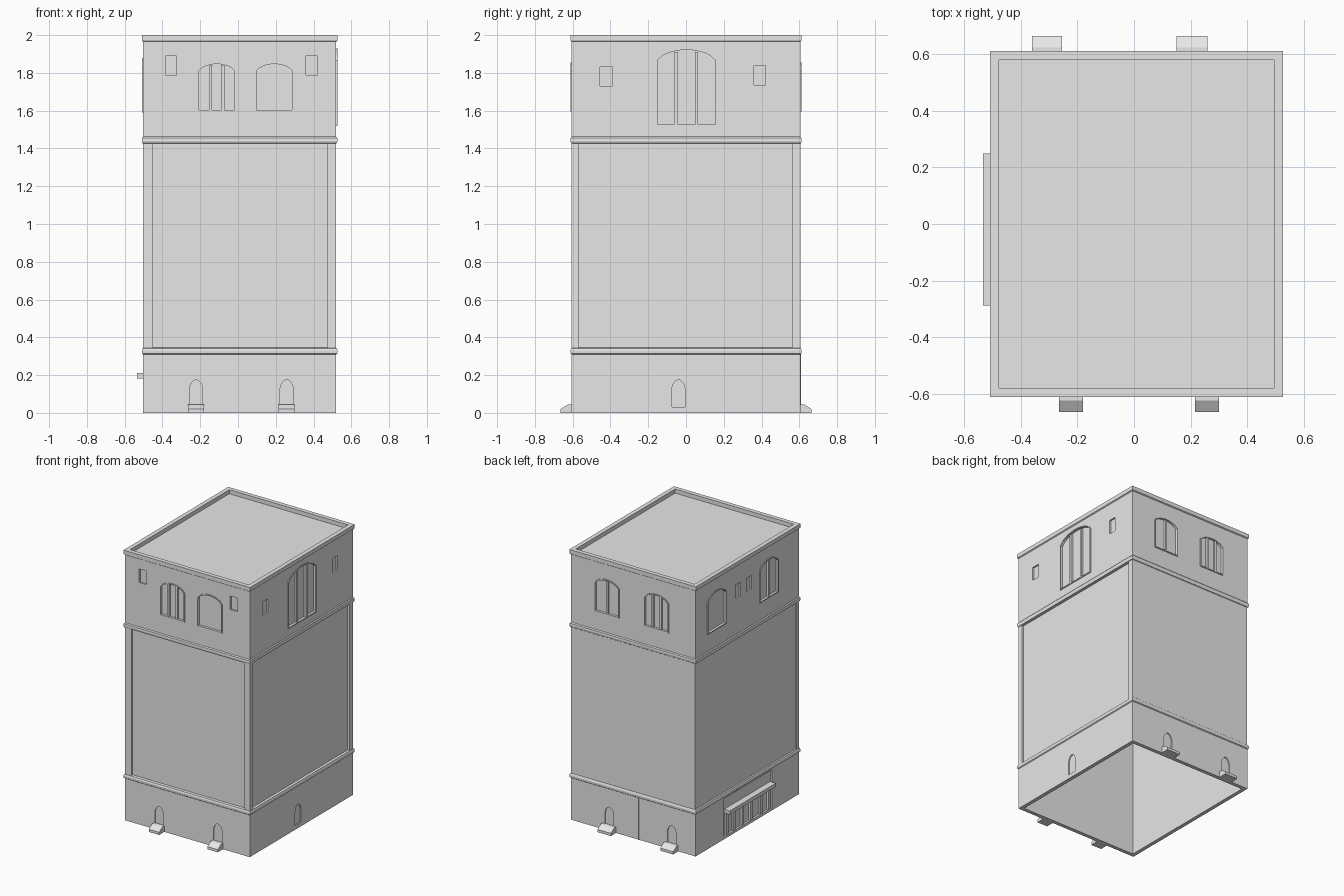
import bpy, bmesh
from mathutils import Vector

cube = bpy.data.objects.get("Cube")
if cube:
    bpy.data.objects.remove(cube, do_unlink=True)

grey = bpy.data.materials.new("plain grey")
grey.use_nodes = True
grey.diffuse_color = (0.8, 0.8, 0.8, 1)
grey.node_tree.nodes["Principled BSDF"].inputs["Base Color"].default_value = (0.8, 0.8, 0.8, 1)

# Wall planes: left/right/front/back of the tower footprint
XMIN, XMAX, YH = -0.502, 0.52, 0.605
WALLS = {
    "front": lambda u, z, d: (u, -YH - d, z),
    "back": lambda u, z, d: (u, YH + d, z),
    "left": lambda u, z, d: (XMAX + d, u, z),
    "right": lambda u, z, d: (XMIN - d, u, z),
}


def finish(bm, name):
    bmesh.ops.recalc_face_normals(bm, faces=bm.faces)
    mesh = bpy.data.meshes.new(name)
    bm.to_mesh(mesh)
    bm.free()
    mesh.materials.append(grey)
    obj = bpy.data.objects.new(name, mesh)
    bpy.context.collection.objects.link(obj)
    return obj


def prism(bm, loop_a, loop_b):
    """Closed solid between two matching outlines."""
    a = [bm.verts.new(p) for p in loop_a]
    b = [bm.verts.new(p) for p in loop_b]
    bm.faces.new(a)
    bm.faces.new(b[::-1])
    for i in range(len(a)):
        j = (i + 1) % len(a)
        bm.faces.new((a[i], b[i], b[j], a[j]))


def slab(bm, wall, outline, d0, d1):
    f = WALLS[wall]
    prism(bm, [f(u, z, d0) for u, z in outline], [f(u, z, d1) for u, z in outline])


def rect(u0, u1, z0, z1):
    return [(u0, z0), (u1, z0), (u1, z1), (u0, z1)]


def arch(u0, u1, z0, spring, top, n=12):
    pts = [(u0, z0), (u1, z0)]
    for i in range(n + 1):
        t = 1 - 2 * i / n
        pts.append(((u0 + u1) / 2 + t * (u1 - u0) / 2,
                    spring + (top - spring) * (1 - t * t) ** 0.7))
    return pts


def rim(bm, wall, outer, inner, height):
    """Raised surround between two outlines."""
    f = WALLS[wall]
    loops = [[bm.verts.new(f(u, z, d)) for u, z in pts]
             for pts, d in ((outer, -0.006), (outer, height), (inner, height), (inner, -0.006))]
    n = len(outer)
    for k in range(4):
        a, b = loops[k], loops[(k + 1) % 4]
        for i in range(n):
            j = (i + 1) % n
            bm.faces.new((a[i], a[j], b[j], b[i]))


# Tower shell: height, outward offset, and whether the ring is the recessed panel
RECESS = {"front": 0.014, "back": 0.0, "left": 0.014, "right": 0.006}
PROFILE = [(0, 0, 0), (0.31, 0, 0), (0.315, 0.006, 0), (0.33, 0.007, 0), (0.342, 0.003, 0),
           (0.345, 0, 1), (1.425, 0, 1), (1.428, 0.004, 0), (1.44, 0.007, 0), (1.455, 0.006, 0),
           (1.462, 0, 0), (1.965, 0, 0), (1.97, 0.007, 0), (2.0, 0.007, 0), (2.0, -0.025, 0),
           (1.97, -0.025, 0)]
THICK = 0.028


def ring(bm, z, o, rec):
    l, r, f, b = (o - rec * RECESS[k] for k in ("left", "right", "front", "back"))
    x0, x1, y0, y1 = XMIN - r, XMAX + l, -YH - f, YH + b
    return [bm.verts.new(p) for p in ((x0, y0, z), (x1, y0, z), (x1, y1, z), (x0, y1, z))]


bm = bmesh.new()
rings = [ring(bm, 0.0, -THICK, 0)] + [ring(bm, *p) for p in PROFILE]
cavity = ring(bm, 1.94, -THICK, 0)
bm.faces.new(rings[-1])
bm.faces.new(cavity)
for a, b in zip([cavity] + rings[:-1], rings):
    for i in range(4):
        j = (i + 1) % 4
        bm.faces.new((a[i], a[j], b[j], b[i]))
tower = finish(bm, "tower_walls")

# Openings: wall, start, end, sill, spring, crown, number of mullions
WINDOWS = [("front", -0.215, -0.01, 1.595, 1.81, 1.855, 2),
           ("front", 0.09, 0.295, 1.595, 1.81, 1.855, 0),
           ("back", 0.12, 0.325, 1.595, 1.81, 1.855, 1),
           ("back", -0.285, -0.08, 1.595, 1.81, 1.855, 2),
           ("left", -0.16, 0.165, 1.52, 1.865, 1.93, 2),
           ("right", 0.25, 0.47, 1.59, 1.83, 1.88, 0),
           ("right", -0.36, -0.14, 1.59, 1.83, 1.88, 1)]
VENTS = [("front", -0.385, -0.325, 1.79, 1.89), ("front", 0.36, 0.42, 1.79, 1.89),
         ("left", -0.455, -0.39, 1.73, 1.83), ("left", 0.36, 0.42, 1.735, 1.84),
         ("right", 0.08, 0.14, 1.73, 1.83), ("right", -0.05, 0.01, 1.73, 1.83)]
DOORS = [("front", -0.222), ("front", 0.258), ("back", -0.307), ("back", 0.205), ("left", -0.04)]
DEPTH = 0.012
W = 0.008

cut = bmesh.new()
frames = bmesh.new()
bars = bmesh.new()
for wall, u0, u1, z0, spring, top, mullions in WINDOWS:
    inner = arch(u0 + W, u1 - W, z0 + W, spring, top - W)
    slab(cut, wall, inner, -DEPTH, 0.02)
    rim(frames, wall, arch(u0, u1, z0, spring, top), inner, 0.006)
    for k in range(mullions):
        c = u0 + (u1 - u0) * (k + 1) / (mullions + 1)
        slab(bars, wall, rect(c - 0.008, c + 0.008, z0 + W, spring + (top - spring) * 0.7),
             -DEPTH - 0.002, 0.002)
for wall, *box in VENTS:
    slab(cut, wall, rect(*box), -DEPTH, 0.02)
for wall, c in DOORS:
    slab(cut, wall, arch(c - 0.035, c + 0.035, 0.03, 0.13, 0.175), -0.008, 0.02)
# Shopfront recess on one side
slab(cut, "right", rect(-0.29, 0.27, 0.02, 0.3), -0.015, 0.02)
finish(frames, "window_surrounds")
finish(bars, "window_mullions")

cutter = finish(cut, "opening_cutter")
cutter.hide_render = True
mod = tower.modifiers.new("openings", "BOOLEAN")
mod.operation = "DIFFERENCE"
mod.solver = "EXACT"
mod.object = cutter
bpy.context.view_layer.objects.active = tower
tower.select_set(True)
bpy.ops.object.modifier_apply(modifier=mod.name)
bpy.data.objects.remove(cutter, do_unlink=True)

# Corner pilasters framing the recessed panels
bm = bmesh.new()
for wall, u0, u1 in (("front", XMIN, -0.45), ("front", 0.475, XMAX),
                     ("left", -YH, -0.57), ("left", 0.56, YH), ("right", -YH, -0.575)):
    slab(bm, wall, rect(u0, u1, 0.34, 1.43), -0.02, 0)
finish(bm, "corner_pilasters")

# Sloped door steps
bm = bmesh.new()
STEP = [(-0.005, 0), (0.06, 0), (0.06, 0.02), (0.02, 0.045), (-0.005, 0.045)]
for wall, u0, u1 in (("front", -0.265, -0.18), ("front", 0.215, 0.3),
                     ("back", -0.36, -0.255), ("back", 0.15, 0.26)):
    f = WALLS[wall]
    prism(bm, [f(u0, z, d) for d, z in STEP], [f(u1, z, d) for d, z in STEP])
finish(bm, "door_steps")

# Shop awning shelf and posts
bm = bmesh.new()
slab(bm, "right", rect(-0.288, 0.25, 0.183, 0.21), -0.016, 0.032)
awning = finish(bm, "shop_awning")
bm = bmesh.new()
for u in (-0.26, -0.17, -0.05, 0.05, 0.15, 0.23):
    slab(bm, "right", rect(u - 0.012, u + 0.012, 0.02, 0.19), -0.018, -0.002)
finish(bm, "shop_posts")

# Vertical seam on the rear base
bm = bmesh.new()
slab(bm, "back", rect(-0.038, -0.03, 0, 0.312), -0.004, 0.003)
finish(bm, "rear_seam")
